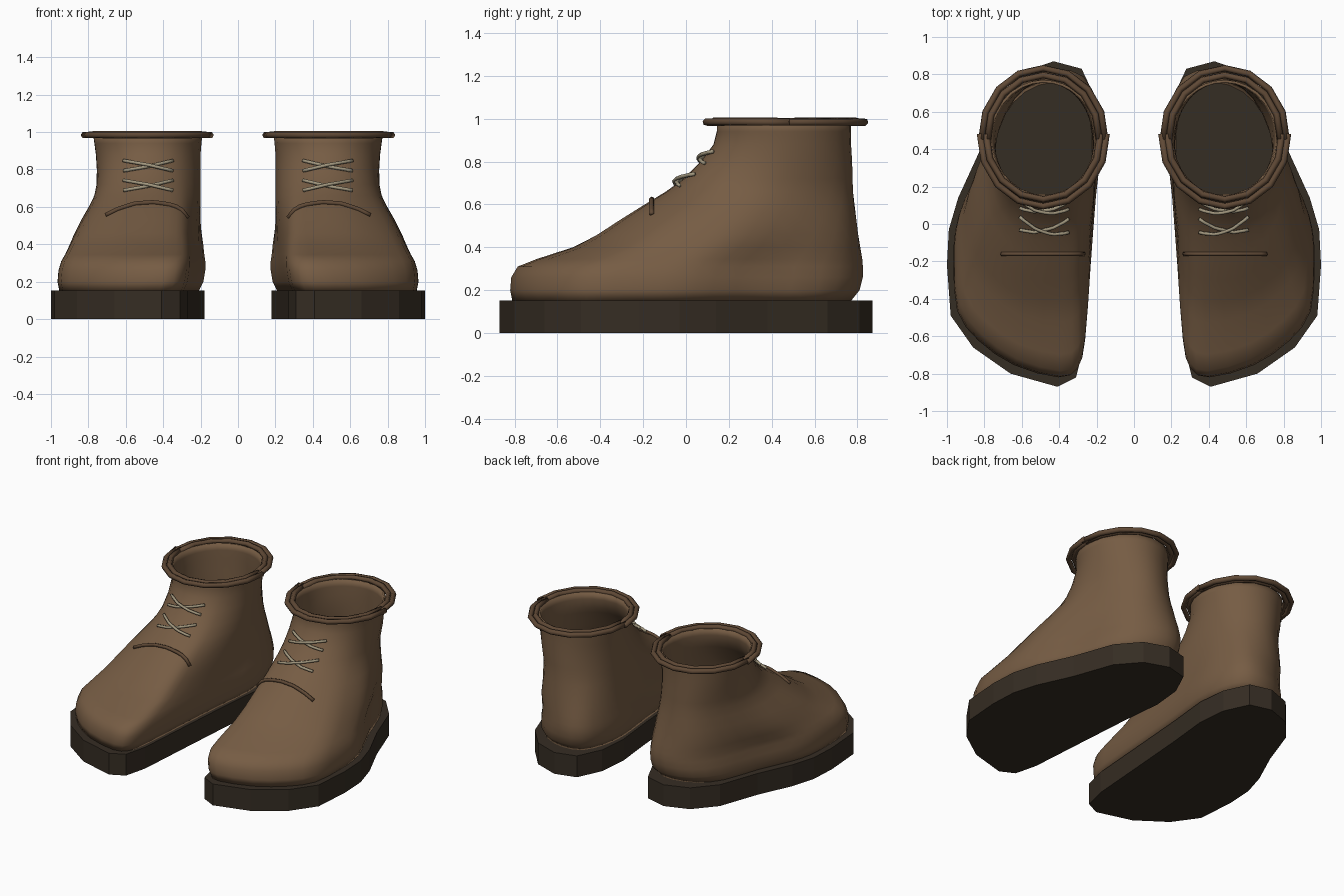
import bpy, bmesh, math
from mathutils import Vector
from mathutils.bvhtree import BVHTree

if "Cube" in bpy.data.objects:
    bpy.data.objects.remove(bpy.data.objects["Cube"])


def material(name, rgb):
    m = bpy.data.materials.new(name)
    m.diffuse_color = (*rgb, 1)
    m.use_nodes = True
    m.node_tree.nodes["Principled BSDF"].inputs["Base Color"].default_value = m.diffuse_color
    return m


LEATHER = material("brown leather", (0.18, 0.107, 0.057))
TRIM = material("dark brown trim", (0.115, 0.066, 0.036))
SOLE = material("dark sole", (0.036, 0.026, 0.017))
LACE = material("beige lace", (0.36, 0.31, 0.21))


def make(name, bm, mat, smooth=True):
    me = bpy.data.meshes.new(name)
    bmesh.ops.recalc_face_normals(bm, faces=bm.faces)
    bm.to_mesh(me)
    ob = bpy.data.objects.new(name, me)
    bpy.context.collection.objects.link(ob)
    me.materials.append(mat)
    for p in me.polygons:
        p.use_smooth = smooth
    # the second boot is the mirror image of the first
    mod = ob.modifiers.new("other boot", 'MIRROR')
    mod.use_mirror_merge = False
    return ob


def spline(pts, n, closed=True):
    """Catmull-Rom resampling with n steps per span."""
    pts = [Vector(p) for p in pts]
    c = len(pts)
    get = (lambda i: pts[i % c]) if closed else (lambda i: pts[max(0, min(c - 1, i))])
    out = []
    for i in range(c if closed else c - 1):
        a, b, d, e = get(i - 1), get(i), get(i + 1), get(i + 2)
        for k in range(n):
            t = k / n
            out.append(0.5 * (2 * b + (d - a) * t + (2 * a - 5 * b + 4 * d - e) * t * t
                              + (3 * b - a - 3 * d + e) * t ** 3))
    if not closed:
        out.append(pts[-1])
    return out


def bridge(bm, a, b, closed=True):
    for i in range(len(a) if closed else len(a) - 1):
        j = (i + 1) % len(a)
        bm.faces.new((a[i], a[j], b[j], b[i]))


def tube(name, paths, radius, mat, closed=False, sides=6):
    bm = bmesh.new()
    for path in paths:
        rings, n = [], len(path)
        for i, p in enumerate(path):
            nxt = path[(i + 1) % n] if closed else path[min(i + 1, n - 1)]
            prv = path[i - 1] if closed else path[max(i - 1, 0)]
            t = (nxt - prv).normalized()
            u = t.cross(Vector((0, 0.3, 1))).normalized()
            v = t.cross(u)
            rings.append([bm.verts.new(p + radius * (u * math.cos(a) + v * math.sin(a)))
                          for a in (math.tau * k / sides for k in range(sides))])
        for i in range(n if closed else n - 1):
            bridge(bm, rings[i], rings[(i + 1) % n])
        if not closed:
            bm.faces.new(rings[0])
            bm.faces.new(rings[-1])
    return make(name, bm, mat)


# ---- sole: extruded faceted outline
outline = [(0.41, -0.87), (0.31, -0.82), (0.27, -0.66), (0.24, -0.25), (0.21, 0.15),
           (0.18, 0.45), (0.20, 0.66), (0.28, 0.83), (0.43, 0.87), (0.60, 0.81),
           (0.73, 0.66), (0.83, 0.38), (0.94, 0.14), (0.99, -0.03), (1.0, -0.22),
           (0.98, -0.49), (0.86, -0.66), (0.66, -0.80)]
bm = bmesh.new()
low = [bm.verts.new((x, y, 0)) for x, y in outline]
top = [bm.verts.new((x, y, 0.152)) for x, y in outline]
bridge(bm, low, top)
bm.faces.new(low)
bm.faces.new(top)
make("sole", bm, SOLE, smooth=False)

# ---- upper: foot outline blended into an ellipse while rising
# rows: height, inner x, outer x, front y, back y, roundness
rows = [(0.15, 0.21, 0.955, -0.81, 0.77, 0), (0.20, 0.185, 0.965, -0.82, 0.81, 0),
        (0.26, 0.175, 0.96, -0.815, 0.825, 0), (0.31, 0.175, 0.945, -0.785, 0.825, 0),
        (0.345, 0.178, 0.925, -0.70, 0.825, 0.05), (0.40, 0.18, 0.90, -0.535, 0.82, 0.15),
        (0.46, 0.183, 0.875, -0.425, 0.815, 0.3), (0.53, 0.186, 0.84, -0.315, 0.805, 0.45),
        (0.60, 0.19, 0.80, -0.20, 0.795, 0.65), (0.66, 0.193, 0.77, -0.10, 0.785, 0.8),
        (0.72, 0.197, 0.757, -0.015, 0.78, 0.9), (0.80, 0.20, 0.755, 0.065, 0.775, 1),
        (0.88, 0.20, 0.76, 0.125, 0.77, 1), (0.94, 0.195, 0.768, 0.14, 0.77, 1),
        (0.985, 0.19, 0.775, 0.14, 0.77, 1)]
foot = [Vector(((x - 0.59) / 0.41, y / 0.87)) for x, y in spline(outline, 2)]
bm = bmesh.new()
last = None
for z, x0, x1, y0, y1, w in rows:
    ring = []
    for p in foot:
        q = p.lerp(p.normalized(), w)
        ring.append(bm.verts.new(((x0 + x1) / 2 + q.x * (x1 - x0) / 2,
                                  (y0 + y1) / 2 + q.y * (y1 - y0) / 2, z)))
    if last:
        bridge(bm, last, ring)
    last = ring
bmesh.ops.recalc_face_normals(bm, faces=bm.faces)
surface = BVHTree.FromBMesh(bm)
upper = make("upper", bm, LEATHER)
wall = upper.modifiers.new("leather thickness", 'SOLIDIFY')
wall.thickness = 0.015
wall.offset = -1


def on_front(x, z, lift=0.008):
    hit, normal, _, _ = surface.ray_cast(Vector((x, -3, z)), Vector((0, 1, 0)))
    return hit + Vector((0, -lift, lift * 0.7))


# ---- collar: two rolled bands, each of a front and a back half
for name, rx, ry, z in (("outer_collar", 0.33, 0.365, 0.984), ("inner_collar", 0.298, 0.328, 0.988)):
    halves = []
    for start, grow in ((0, 0.0), (math.pi, 0.008)):
        halves.append([Vector((0.485 + (rx + grow) * math.cos(a), 0.468 + (ry + grow) * math.sin(a), z))
                       for a in (start - 0.04 + (math.pi + 0.08) * k / 8 for k in range(9))])
    tube(name, halves, 0.018, TRIM)

# ---- toe cap seam across the instep
seam = []
for k in range(15):
    x = 0.268 + 0.44 * k / 14
    hit, _, _, _ = surface.ray_cast(Vector((x, -0.16, 3)), Vector((0, 0, -1)))
    seam.append(hit + Vector((0, 0, 0.006)))
tube("toe_seam", [seam], 0.012, TRIM)

# ---- laces: two crossed pairs
strands = []
for z in (0.707, 0.812):
    for s in (1, -1):
        strands.append([on_front(0.48 + 0.132 * t, z + s * 0.027 * t,
                                 0.012 + 0.006 * s * (1 - abs(t)))
                        for t in (k / 5 - 1 for k in range(11))])
tube("laces", strands, 0.0095, LACE)
